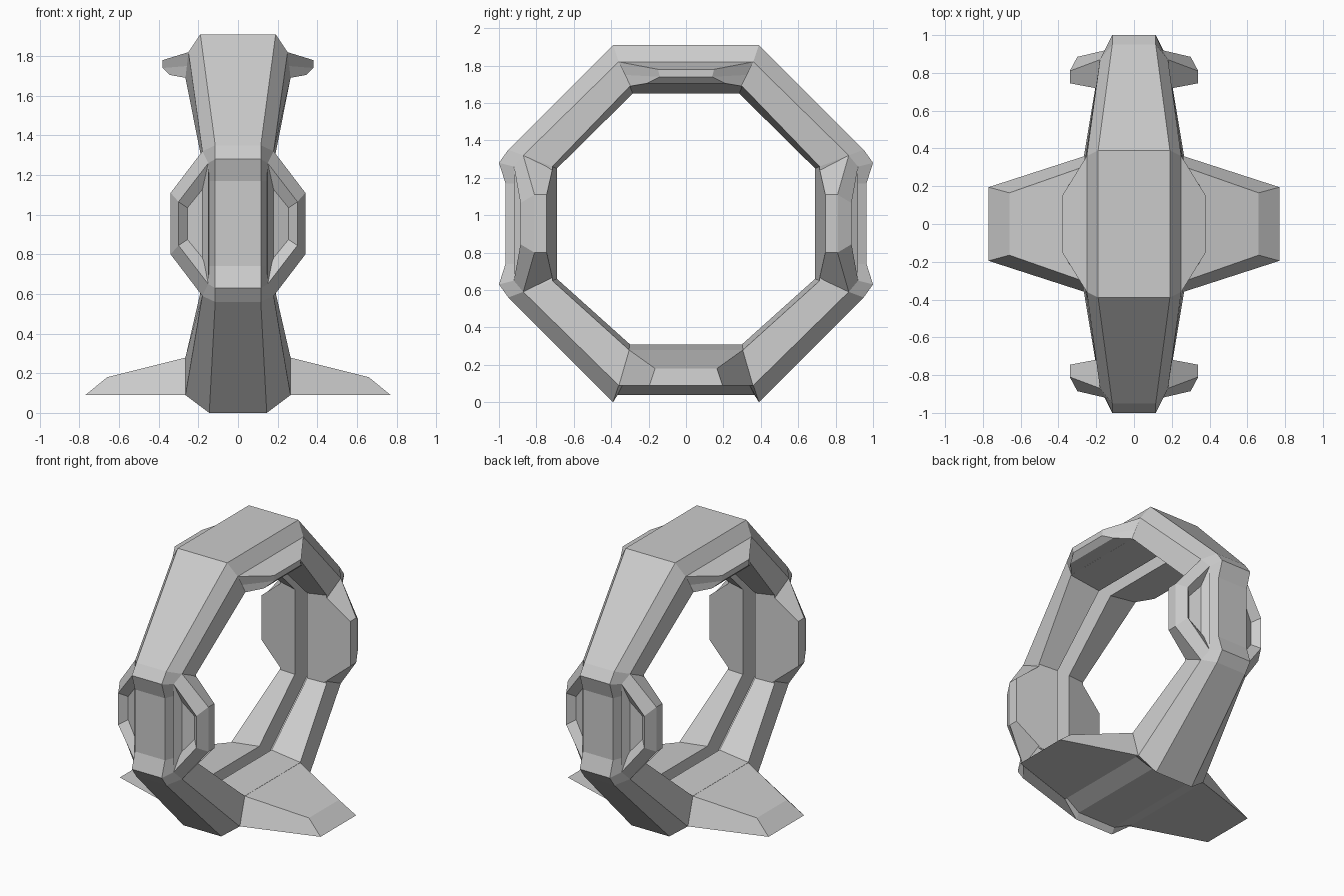
import bpy
import bmesh

cube = bpy.data.objects.get("Cube")
if cube:
    bpy.data.objects.remove(cube, do_unlink=True)

MID = 0.955  # height of the ring centre

grey = bpy.data.materials.new("plain_grey")
grey.use_nodes = True
grey.diffuse_color = (0.6, 0.6, 0.6, 1)
grey.node_tree.nodes["Principled BSDF"].inputs["Base Color"].default_value = (0.6, 0.6, 0.6, 1)


def loft(name, loops, closed_path=False, caps=False):
    """Skin equal-length closed loops of points with flat quads."""
    bm = bmesh.new()
    rings = [[bm.verts.new(p) for p in loop] for loop in loops]
    pairs = list(zip(rings, rings[1:]))
    if closed_path:
        pairs.append((rings[-1], rings[0]))
    for a, b in pairs:
        for i in range(len(a)):
            j = (i + 1) % len(a)
            bm.faces.new((a[i], a[j], b[j], b[i]))
    if caps:
        bm.faces.new(rings[0])
        bm.faces.new(rings[-1])
    bmesh.ops.recalc_face_normals(bm, faces=bm.faces)
    mesh = bpy.data.meshes.new(name)
    bm.to_mesh(mesh)
    bm.free()
    mesh.materials.append(grey)
    obj = bpy.data.objects.new(name, mesh)
    bpy.context.collection.objects.link(obj)
    return obj


# Ring sections: outer edge, shoulder, shelf, inner lip
top = [(.19, .39, 1.91), (.25, .36, 1.82), (.265, .30, 1.69), (.047, .285, 1.65)]
side = [
    [(.115, .95, 1.35), (.18, .87, 1.32), (.18, .715, 1.26), (.047, .69, 1.25)],
    [(.115, 1.0, 1.28), (.15, .92, 1.26), (.18, .715, 1.2), (.047, .69, 1.2)],
    [(.115, .965, 1.17), (.145, .89, 1.17), (.18, .715, 1.1), (.047, .69, 1.1)],
]
bottom = [
    [(.145, .39, 0), (.265, .36, .09), (.265, .305, .28), (.047, .30, .31)],
    [(.145, .365, .04), (.265, .34, .09), (.265, .29, .28), (.047, .28, .31)],
]


def flip_z(section):
    return [(x, y, 2 * MID - z) for x, y, z in section]


def flip_y(section):
    return [(x, -y, z) for x, y, z in section]


def full_section(half):
    # Sink a narrow groove behind the lip, then mirror across x
    x, y, z = half[-1]
    half = half + [(x, y * 1.2, MID + (z - MID) * 1.2)]
    return half + [(-px, py, pz) for px, py, pz in reversed(half)]


back = [top] + side + [flip_z(s) for s in reversed(side)] + bottom
stations = back + [flip_y(s) for s in reversed(back)]
loft("ring", [full_section(s) for s in stations], closed_path=True)


def flare(name, layers, place):
    """Tapered side block; each layer is root and tip as (x, depth, half length)."""
    for label, sx in (("left", 1), ("right", -1)):
        loops = []
        for root, tip in layers:
            corners = [(root, 1), (tip, 1), (tip, -1), (root, -1)]
            loops.append([place(sx * x, d, s * h) for (x, d, h), s in corners])
        loft(label + "_" + name, loops, caps=True)


# Faceted pods with recessed panels on the front and back posts
pod = [
    ((.16, .711, .305), (.34, .745, .155)),
    ((.18, .87, .365), (.34, .81, .155)),
    ((.15, .92, .305), (.30, .885, .11)),
    ((.145, .885, .215), (.255, .84, .08)),
]
flare("front_pod", pod, lambda x, d, h: (x, -d, MID + h))
flare("back_pod", pod, lambda x, d, h: (x, d, MID + h))

# Small ledges on the top span
ledge = [
    ((.262, 1.69, .30), (.345, 1.705, .21)),
    ((.258, 1.75, .325), (.38, 1.74, .14)),
    ((.25, 1.82, .36), (.38, 1.78, .15)),
]
flare("top_ledge", ledge, lambda x, d, h: (x, h, d))

# Broad feet on the bottom span
foot = [
    ((.26, .09, .36), (.77, .09, .195)),
    ((.26, .28, .305), (.66, .18, .165)),
]
flare("foot", foot, lambda x, d, h: (x, h, d))
